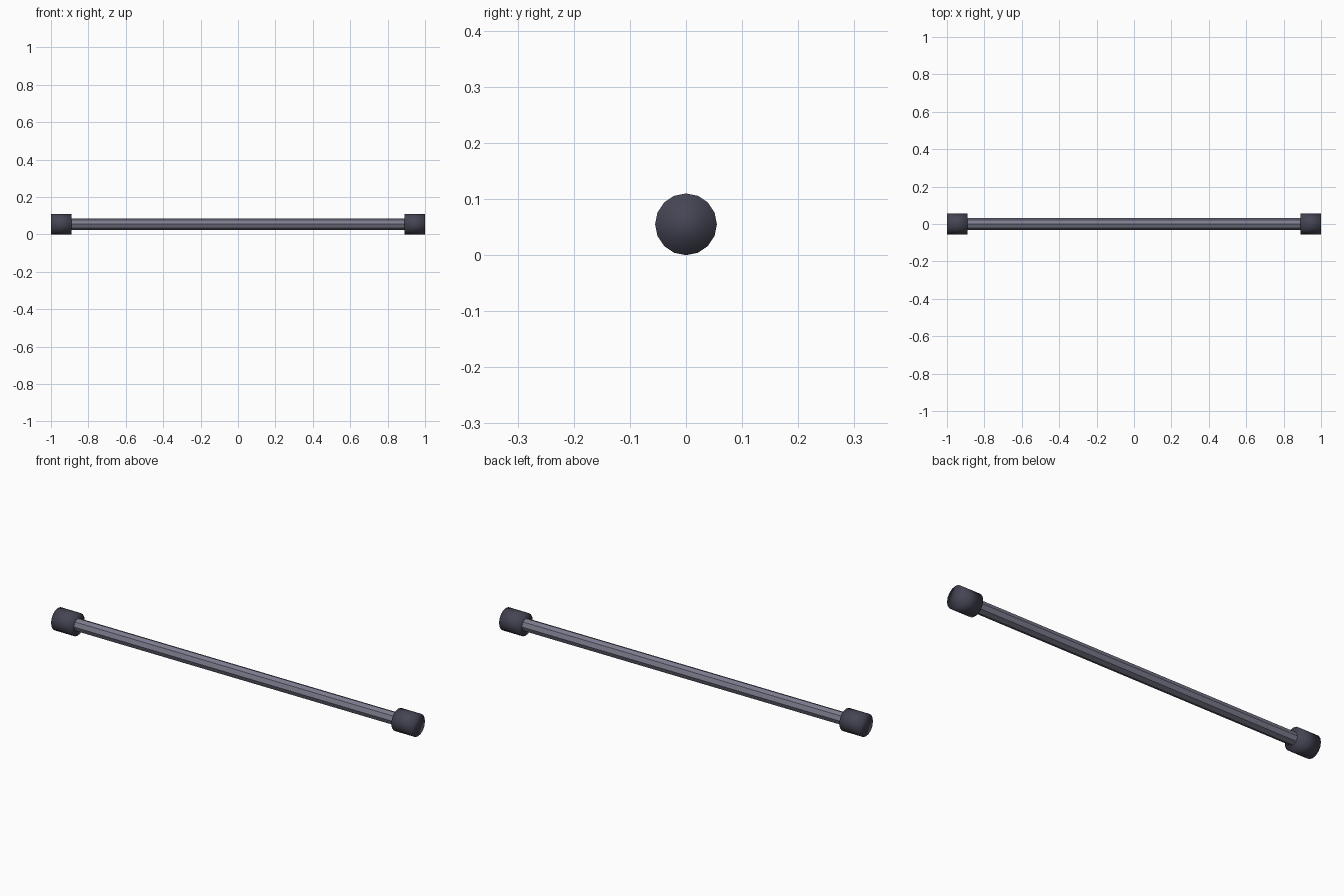
import bpy
from math import pi

if "Cube" in bpy.data.objects:
    bpy.data.objects.remove(bpy.data.objects["Cube"])

R = 0.055  # end cap radius, also the height of the axis


def material(name, color):
    m = bpy.data.materials.new(name)
    m.diffuse_color = (*color, 1)
    m.use_nodes = True
    m.node_tree.nodes["Principled BSDF"].inputs["Base Color"].default_value = m.diffuse_color
    return m


def x_cylinder(name, sides, radius, length, x, mat, smooth):
    bpy.ops.mesh.primitive_cylinder_add(vertices=sides, radius=radius, depth=length,
                                        location=(x, 0, R), rotation=(0, pi / 2, 0))
    ob = bpy.context.object
    ob.name = name
    ob.data.materials.append(mat)
    if smooth:
        bpy.ops.object.shade_smooth()
    return ob


dark = material("dark_rubber", (0.06, 0.06, 0.09))
metal = material("grey_metal", (0.2, 0.2, 0.27))

# Faceted rod
x_cylinder("rod", 8, 0.031, 1.8, 0, metal, False)

# Softly shaded caps at both ends
for side, label in ((-1, "left"), (1, "right")):
    x_cylinder(label + "_end_cap", 16, R, 0.11, side * 0.945, dark, True)
